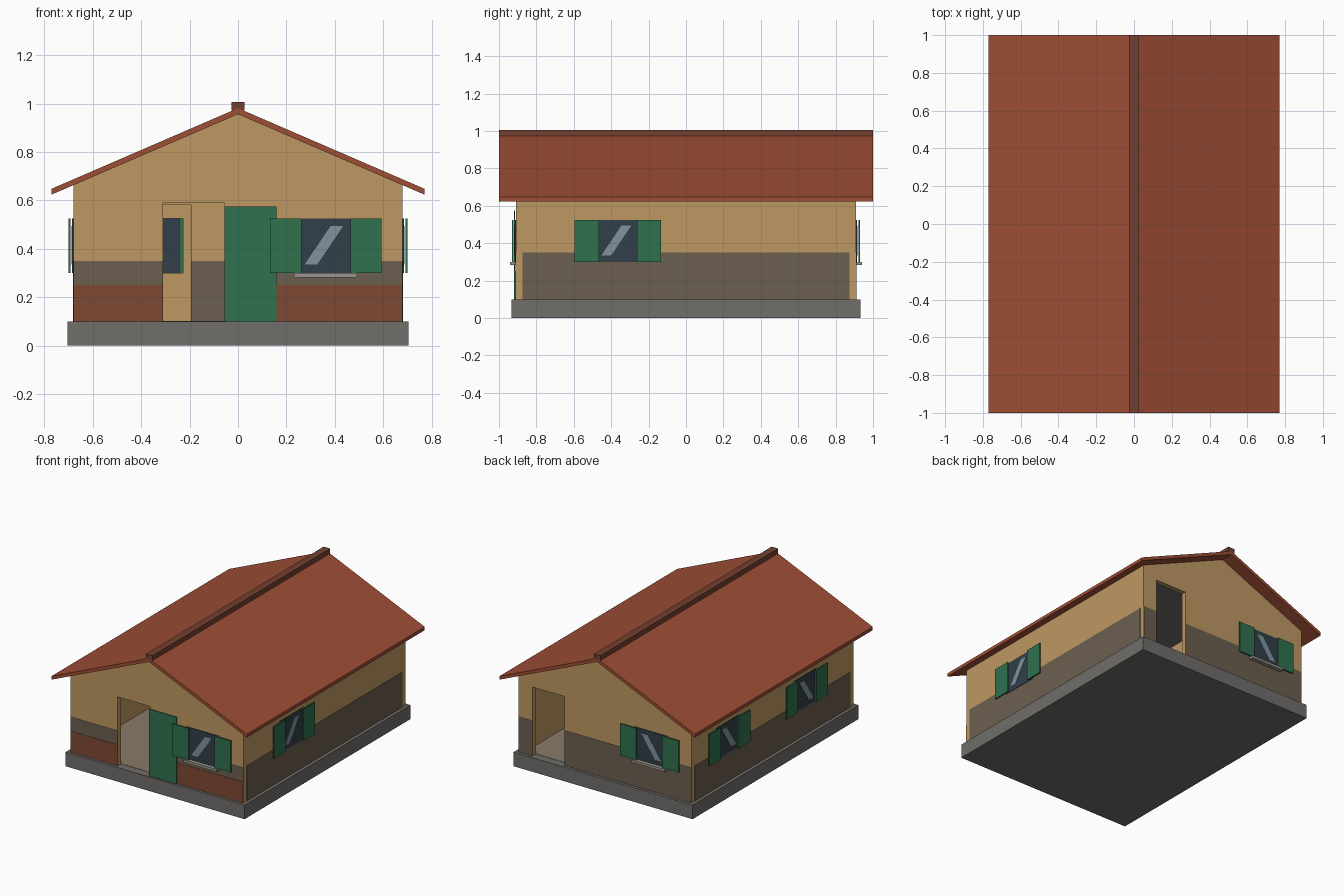
import bpy
from math import radians

if "Cube" in bpy.data.objects:
    bpy.data.objects.remove(bpy.data.objects["Cube"])


def make_material(name, hex_code):
    rgb = [int(hex_code[i:i + 2], 16) / 255 for i in (0, 2, 4)]
    mat = bpy.data.materials.new(name)
    mat.diffuse_color = [c / 12.92 if c < 0.04 else ((c + 0.055) / 1.055) ** 2.4 for c in rgb] + [1]
    mat.use_nodes = True
    mat.node_tree.nodes["Principled BSDF"].inputs["Base Color"].default_value = mat.diffuse_color
    return mat


PLASTER = make_material("plaster", "BE9862")
STONE = make_material("stone_band", "6C5F50")
BRICK = make_material("red_band", "7E4834")
ROOF = make_material("roof_tile", "9E4E35")
RIDGE = make_material("ridge", "74402F")
GREEN = make_material("green_paint", "307150")
GLASS = make_material("dark_glass", "323E48")
SHINE = make_material("glass_shine", "80949F")
BASE = make_material("concrete", "706E6B")
FLOOR = make_material("floor", "8A7A69")
SILL = make_material("sill", "98958E")


def panel(name, axis, start, end, outline, mat, holes=()):
    """Upright sheet across an axis; outline and holes are (along, z) loops."""
    curve = bpy.data.curves.new(name, 'CURVE')
    curve.dimensions, curve.fill_mode = '2D', 'BOTH'
    curve.extrude = abs(end - start) / 2
    for loop in (outline, *holes):
        spline = curve.splines.new('POLY')
        spline.points.add(len(loop) - 1)
        spline.use_cyclic_u = True
        for p, (u, z) in zip(spline.points, loop):
            p.co = (u, z, 0, 1)
    temp = bpy.data.objects.new(name + "_curve", curve)
    bpy.context.collection.objects.link(temp)
    bpy.context.view_layer.update()
    mesh = bpy.data.meshes.new_from_object(temp.evaluated_get(bpy.context.evaluated_depsgraph_get()))
    bpy.data.objects.remove(temp)
    mesh.materials.clear()
    mesh.materials.append(mat)
    for poly in mesh.polygons:
        poly.material_index = 0
        poly.use_smooth = False
    obj = bpy.data.objects.new(name, mesh)
    bpy.context.collection.objects.link(obj)
    mid = (start + end) / 2
    obj.location = (mid, 0, 0) if axis == 'x' else (0, mid, 0)
    obj.rotation_euler = (radians(90), 0, radians(90) if axis == 'x' else 0)
    return obj


def box(name, x0, x1, y0, y1, z0, z1, mat=None):
    bpy.ops.mesh.primitive_cube_add(size=1, location=((x0 + x1) / 2, (y0 + y1) / 2, (z0 + z1) / 2))
    obj = bpy.context.object
    obj.name = name
    obj.scale = (x1 - x0, y1 - y0, z1 - z0)
    if mat:
        obj.data.materials.append(mat)
    return obj


def rect(u0, u1, z0, z1):
    return [(u0, z0), (u1, z0), (u1, z1), (u0, z1)]


def opening(u):
    return rect(u - 0.135, u + 0.135, 0.30, 0.525)


def band(name, axis, face, sign, u0, u1, top, mat, windows=(), lift=0.002):
    # painted strip along the foot of a wall, notched around windows
    loop = [(u0, 0.1), (u1, 0.1), (u1, top)]
    for w in sorted(windows, reverse=True):
        loop += [(w + 0.135, top), (w + 0.135, 0.3), (w - 0.135, 0.3), (w - 0.135, top)]
    panel(name, axis, face, face + sign * lift, loop + [(u0, top)], mat)


def window(name, axis, face, sign, u, sill):
    def layer(part, a, b, loop, mat):
        panel(name + "_" + part, axis, face + sign * a, face + sign * b, loop, mat)
    layer("glass", -0.006, 0.005, rect(u - 0.12, u + 0.12, 0.30, 0.525), GLASS)
    layer("shine", 0.005, 0.007, [(u - 0.087, 0.335), (u - 0.035, 0.335), (u + 0.073, 0.495), (u + 0.021, 0.495)], SHINE)
    layer("left_shutter", 0.011, 0.02, rect(u - 0.23, u - 0.10, 0.30, 0.525), GREEN)
    layer("right_shutter", 0.011, 0.02, rect(u + 0.103, u + 0.23, 0.30, 0.525), GREEN)
    if sill:
        layer("sill", 0, 0.032, rect(u - 0.13, u + 0.13, 0.282, 0.30), SILL)


def gable(d0, d1):
    # house-end profile with a doorway cut from the bottom
    return [(-0.68, 0.1), (d0, 0.1), (d0, 0.59), (d1, 0.59), (d1, 0.1),
            (0.68, 0.1), (0.68, 0.664), (0, 0.956), (-0.68, 0.664)]


# Foundation, floor and ceiling
box("foundation", -0.705, 0.705, -0.933, 0.933, 0, 0.1, BASE)
box("floor", -0.645, 0.645, -0.875, 0.875, 0.1, 0.102, FLOOR)
box("ceiling", -0.645, 0.645, -0.875, 0.875, 0.61, 0.625, BASE)

# Outer walls
panel("front_wall", 'y', -0.91, -0.875, gable(-0.31, -0.055), PLASTER, [opening(0.362)])
panel("back_wall", 'y', 0.875, 0.91, gable(0.32, 0.57), PLASTER, [opening(-0.362)])
sides = {"right": (1, [-0.365]), "left": (-1, [-0.365, 0.505])}
for side, (s, spots) in sides.items():
    panel(side + "_wall", 'x', s * 0.645, s * 0.68, rect(-0.875, 0.875, 0.1, 0.664),
          PLASTER, [opening(u) for u in spots])
    band(side + "_band", 'x', s * 0.68, s, -0.875, 0.875, 0.35, STONE, spots)
    for i, u in enumerate(spots):
        window(f"{side}_window_{i + 1}", 'x', s * 0.68, s, u, False)

# Front and back bands and windows
for i, (u0, u1, spots) in enumerate([(-0.68, -0.31, []), (-0.055, 0.68, [0.362])]):
    band(f"front_band_{i + 1}", 'y', -0.91, -1, u0, u1, 0.35, STONE, spots)
    band(f"front_red_band_{i + 1}", 'y', -0.91, -1, u0, u1, 0.25, BRICK, lift=0.004)
for i, (u0, u1, spots) in enumerate([(-0.68, 0.32, [-0.362]), (0.57, 0.68, [])]):
    band(f"back_band_{i + 1}", 'y', 0.91, 1, u0, u1, 0.35, STONE, spots)
window("front_window", 'y', -0.91, -1, 0.362, True)
window("back_window", 'y', 0.91, 1, -0.362, True)

# Open front door folded against the wall
box("front_door", -0.055, 0.16, -0.92, -0.9145, 0.1, 0.575, GREEN)

# Inner partitions
panel("room_partition", 'y', 0, 0.03, [(-0.645, 0.1), (-0.45, 0.1), (-0.45, 0.58), (-0.195, 0.58),
      (-0.195, 0.1), (0.645, 0.1), (0.645, 0.61), (-0.645, 0.61)], PLASTER)
for i, (u0, u1) in enumerate([(-0.645, -0.45), (-0.195, 0.645)]):
    band(f"partition_band_{i + 1}", 'y', 0, -1, u0, u1, 0.35, STONE)
panel("dividing_wall", 'x', -0.13, -0.1, rect(0.03, 0.875, 0.1, 0.61), PLASTER)

# Roof and ridge cap
panel("roof", 'y', -1, 1, [(-0.77, 0.624), (0, 0.956), (0.77, 0.624), (0.77, 0.648),
      (0, 0.981), (-0.77, 0.648)], ROOF)
box("ridge_cap", -0.026, 0.026, -1, 1, 0.972, 1.006, RIDGE)
